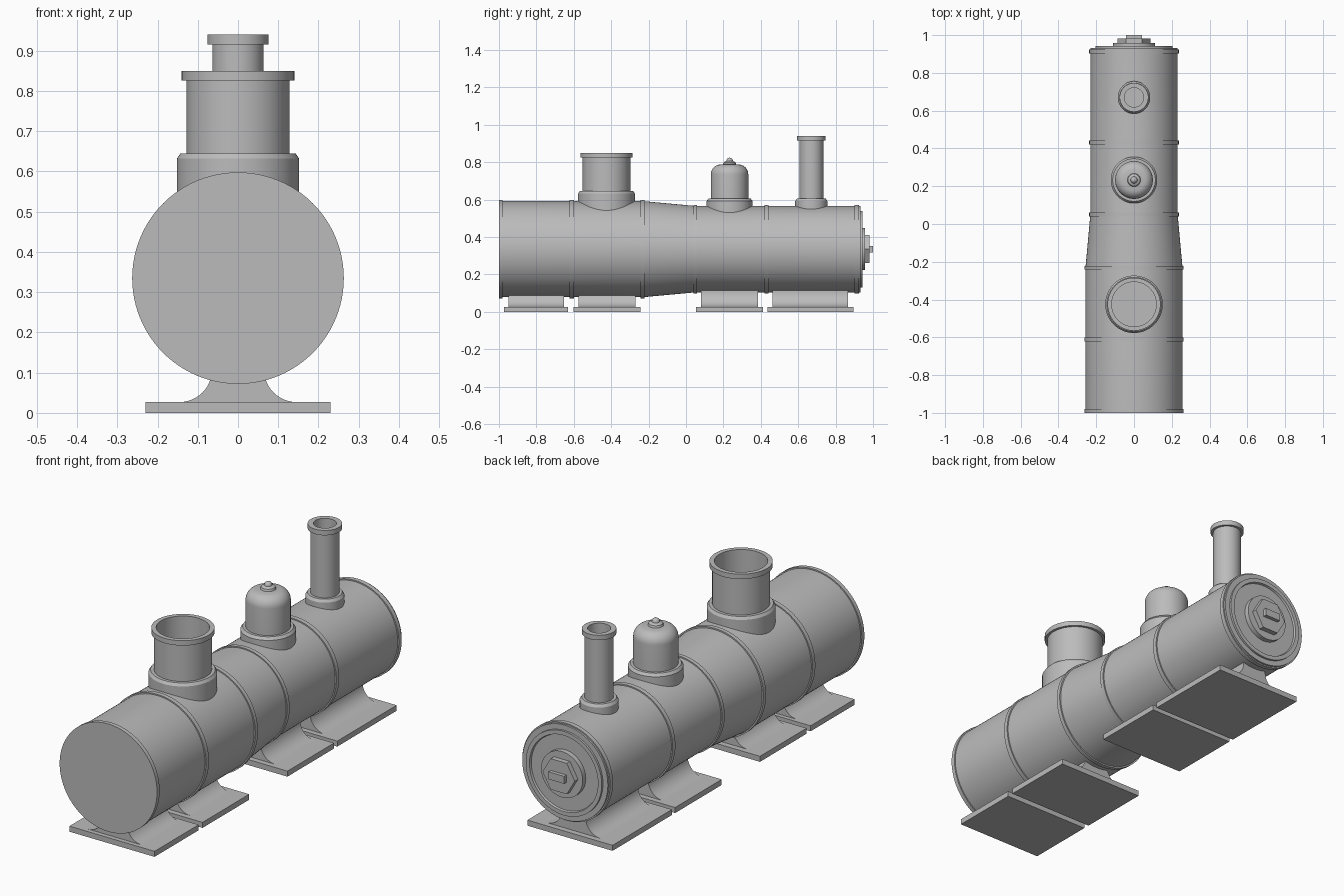
import bpy, bmesh, math
from mathutils import Matrix, Vector

if "Cube" in bpy.data.objects:
    bpy.data.objects.remove(bpy.data.objects["Cube"])

AXIS_Z = 0.335
grey = bpy.data.materials.new("plain_grey")
grey.diffuse_color = (0.5, 0.5, 0.5, 1)
grey.use_nodes = True
grey.node_tree.nodes["Principled BSDF"].inputs["Base Color"].default_value = grey.diffuse_color


def finish(name, bm, smooth=True):
    bmesh.ops.recalc_face_normals(bm, faces=bm.faces)
    mesh = bpy.data.meshes.new(name)
    bm.to_mesh(mesh)
    bm.free()
    mesh.materials.append(grey)
    ob = bpy.data.objects.new(name, mesh)
    bpy.context.collection.objects.link(ob)
    if smooth:
        bpy.ops.object.select_all(action='DESELECT')
        ob.select_set(True)
        bpy.context.view_layer.objects.active = ob
        bpy.ops.object.shade_smooth_by_angle(angle=math.radians(30))
    return ob


def lathe(name, profile, origin, along_y=False, segments=96):
    """Revolve (radius, height) points; both ends are closed at the axis."""
    bm = bmesh.new()
    turn = Matrix.Rotation(-math.pi / 2, 4, 'X') if along_y else Matrix()
    place = Matrix.Translation(origin) @ turn
    rings = []
    for r, h in profile:
        count = 1 if r == 0 else segments
        rings.append([bm.verts.new(place @ Vector((
            r * math.cos(2 * math.pi * i / segments),
            r * math.sin(2 * math.pi * i / segments), h))) for i in range(count)])
    for a, b in zip(rings, rings[1:]):
        for i in range(segments):
            j = (i + 1) % segments
            if len(a) == 1:
                bm.faces.new((a[0], b[i], b[j]))
            elif len(b) == 1:
                bm.faces.new((a[i], a[j], b[0]))
            else:
                bm.faces.new((a[i], a[j], b[j], b[i]))
    return finish(name, bm)


def box(name, x, y0, y1, z0, z1):
    bm = bmesh.new()
    bmesh.ops.create_cube(bm, size=1)
    for v in bm.verts:
        v.co = ((v.co.x * 2) * x, y0 if v.co.y < 0 else y1, z0 if v.co.z < 0 else z1)
    return finish(name, bm, False)


# boiler shell with tapered middle and recessed end face
R1, R2 = 0.257, 0.231
lathe("boiler_shell", [(0, -1), (R1, -1), (R1, -0.232), (R2, 0.05), (R2, 0.933),
                       (0.205, 0.933), (0.205, 0.943), (0.185, 0.943),
                       (0.182, 0.933), (0, 0.933)], (0, 0, AXIS_Z), True)

# raised bands around the shell
for i, (y0, y1, r) in enumerate([(-1, -0.98, 0.263), (-0.622, -0.6, 0.263),
                                 (-0.242, -0.222, 0.263), (0.04, 0.06, 0.237),
                                 (0.42, 0.442, 0.237), (0.902, 0.924, 0.237)]):
    lathe(f"boiler_band_{i + 1}", [(0, y0), (r, y0), (r, y1), (0, y1)],
          (0, 0, AXIS_Z), True)

# end door: round boss, hexagonal cap and plain raised plate
lathe("door_boss", [(0, 0.92), (0.112, 0.92), (0.112, 0.957), (0, 0.957)],
      (0, 0, AXIS_Z), True)
lathe("door_hex_cap", [(0, 0.95), (0.087, 0.95), (0.087, 0.982), (0, 0.982)],
      (0, 0, AXIS_Z), True, 6)
box("door_plate", 0.042, 0.98, 1.0, AXIS_Z - 0.018, AXIS_Z + 0.018)

# wide hollow turret
lathe("turret", [(0, 0.5), (0.152, 0.5), (0.152, 0.632), (0.143, 0.645),
                 (0.128, 0.645), (0.128, 0.826), (0.14, 0.826), (0.14, 0.85),
                 (0.118, 0.85), (0.118, 0.61), (0, 0.61)], (0, -0.425, 0))

# steam dome with rounded shoulder and knob
shoulder = [(0.05 + 0.05 * math.cos(a), 0.735 + 0.052 * math.sin(a))
            for a in [math.pi / 2 * k / 10 for k in range(11)]]
knob = [(0.018 * math.cos(a), 0.806 + 0.018 * math.sin(a))
        for a in [math.pi / 2 * k / 6 for k in range(6)]]
lathe("steam_dome", [(0, 0.48), (0.123, 0.48), (0.123, 0.592), (0.113, 0.605),
                     (0.1, 0.605)] + shoulder +
      [(0.035, 0.789), (0.032, 0.799), (0.022, 0.805)] + knob + [(0, 0.824)],
      (0, 0.233, 0))

# hollow chimney
lathe("chimney", [(0, 0.5), (0.086, 0.5), (0.086, 0.592), (0.077, 0.605),
                  (0.064, 0.605), (0.064, 0.916), (0.076, 0.916), (0.076, 0.94),
                  (0.051, 0.94), (0.051, 0.58), (0, 0.58)], (0, 0.67, 0))

# four feet: flat plate and pedestal with concave flanks
curve = [(0.145 - 0.08 * math.sin(a), 0.107 - 0.08 * math.cos(a))
         for a in [math.pi / 2 * k / 12 for k in range(13)]]
half = [(0.145, 0.02)] + curve + [(0.065, 0.16)]
outline = half + [(-x, z) for x, z in reversed(half)]
for i, (p0, p1, s0, s1) in enumerate([(-0.972, -0.632, -0.95, -0.652),
                                      (-0.602, -0.242, -0.575, -0.27),
                                      (0.053, 0.412, 0.08, 0.385),
                                      (0.437, 0.895, 0.463, 0.867)]):
    box(f"foot_plate_{i + 1}", 0.23, p0, p1, 0, 0.027)
    bm = bmesh.new()
    face = bm.faces.new([bm.verts.new((x, s0, z)) for x, z in outline])
    ext = bmesh.ops.extrude_face_region(bm, geom=[face])
    moved = [g for g in ext["geom"] if isinstance(g, bmesh.types.BMVert)]
    bmesh.ops.translate(bm, verts=moved, vec=(0, s1 - s0, 0))
    finish(f"foot_pedestal_{i + 1}", bm)
